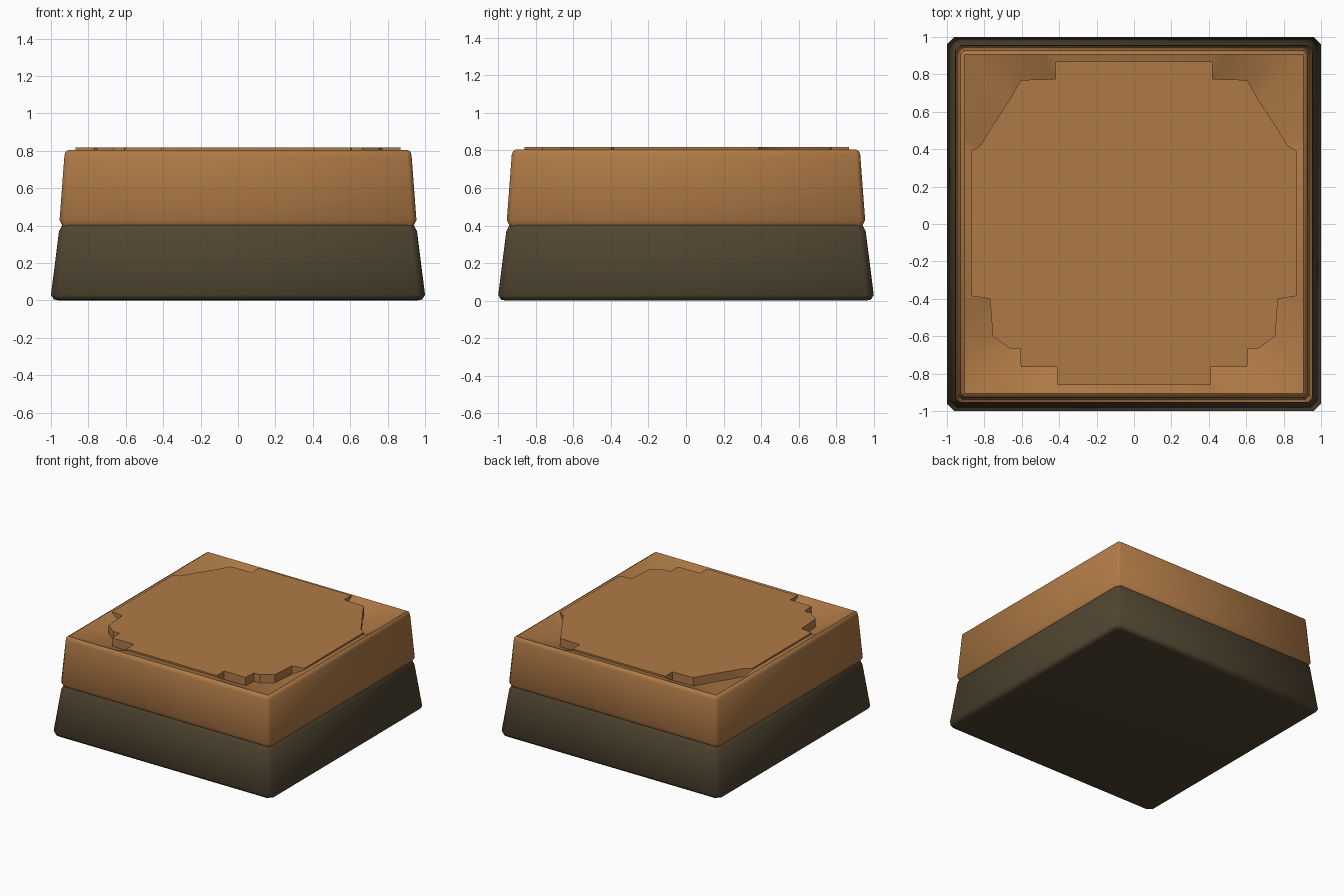
import bpy, bmesh, math

if "Cube" in bpy.data.objects:
    bpy.data.objects.remove(bpy.data.objects["Cube"])


def material(name, col):
    m = bpy.data.materials.new(name)
    m.diffuse_color = (*col, 1)
    m.use_nodes = True
    m.node_tree.nodes["Principled BSDF"].inputs["Base Color"].default_value = m.diffuse_color
    return m


tan = material("tan earth", (0.43, 0.194, 0.061))
dark = material("dark brown soil", (0.078, 0.058, 0.030))


def finish(bm, name, mat, angle=40):
    bmesh.ops.recalc_face_normals(bm, faces=bm.faces[:])
    me = bpy.data.meshes.new(name)
    bm.to_mesh(me)
    bm.free()
    me.materials.append(mat)
    ob = bpy.data.objects.new(name, me)
    bpy.context.collection.objects.link(ob)
    bpy.ops.object.select_all(action='DESELECT')
    ob.select_set(True)
    bpy.context.view_layer.objects.active = ob
    bpy.ops.object.shade_smooth_by_angle(angle=math.radians(angle))
    return ob


def ring(bm, h, c, z):
    """Square of half size h with corners cut by c."""
    d = h - c
    pts = [(d, -h), (h, -d), (h, d), (d, h), (-d, h), (-h, d), (-h, -d), (-d, -h)]
    return [bm.verts.new((x, y, z)) for x, y in pts]


def bridge(bm, a, b):
    n = len(a)
    for i in range(n):
        bm.faces.new((a[i], a[(i + 1) % n], b[(i + 1) % n], b[i]))


def block(name, mat, profile, cap_top):
    bm = bmesh.new()
    rings = [ring(bm, *p) for p in profile]
    for a, b in zip(rings, rings[1:]):
        bridge(bm, a, b)
    bm.faces.new(rings[0])
    if cap_top:
        bm.faces.new(rings[-1])
    finish(bm, name, mat, 50)


# Lower soil block and upper earth block, both tapered with soft edges
block("soil_base", dark, [(0.96, 0.03, 0.0), (0.985, 0.035, 0.006), (1.0, 0.04, 0.03),
                          (0.957, 0.035, 0.37), (0.94, 0.03, 0.402)], True)
block("earth_body", tan, [(0.938, 0.02, 0.398), (0.954, 0.025, 0.43), (0.928, 0.022, 0.775),
                          (0.922, 0.018, 0.795), (0.905, 0.002, 0.805)], False)

# Irregular outline of the raised top, right half from front to back
half = [(0.41, -0.86), (0.41, -0.765), (0.605, -0.765), (0.61, -0.665), (0.665, -0.665),
        (0.755, -0.60), (0.77, -0.40), (0.87, -0.385), (0.87, 0.39), (0.82, 0.42),
        (0.76, 0.52), (0.665, 0.665), (0.605, 0.77), (0.42, 0.775), (0.42, 0.868)]
outline = half + [(-x, y) for x, y in reversed(half)]

# Raised top plate
bm = bmesh.new()
low = [bm.verts.new((x, y, 0.73)) for x, y in outline]
high = [bm.verts.new((x, y, 0.818)) for x, y in outline]
bridge(bm, low, high)
bm.faces.new(high)
bm.faces.new(low)
finish(bm, "raised_top", tan, 30)

# Rim sloping from the outer edge down into the worn corners
bm = bmesh.new()
outer, inner = [], []
for x, y in outline:
    m = max(abs(x), abs(y))
    outer.append(bm.verts.new((x * 0.905 / m, y * 0.905 / m, 0.805)))
    inner.append(bm.verts.new((x, y, 0.805 if m > 0.82 else 0.75)))
bridge(bm, outer, inner)
ob = finish(bm, "worn_rim", tan, 60)
# Make the open rim face upwards
if sum(p.normal.z for p in ob.data.polygons) < 0:
    ob.data.flip_normals()
